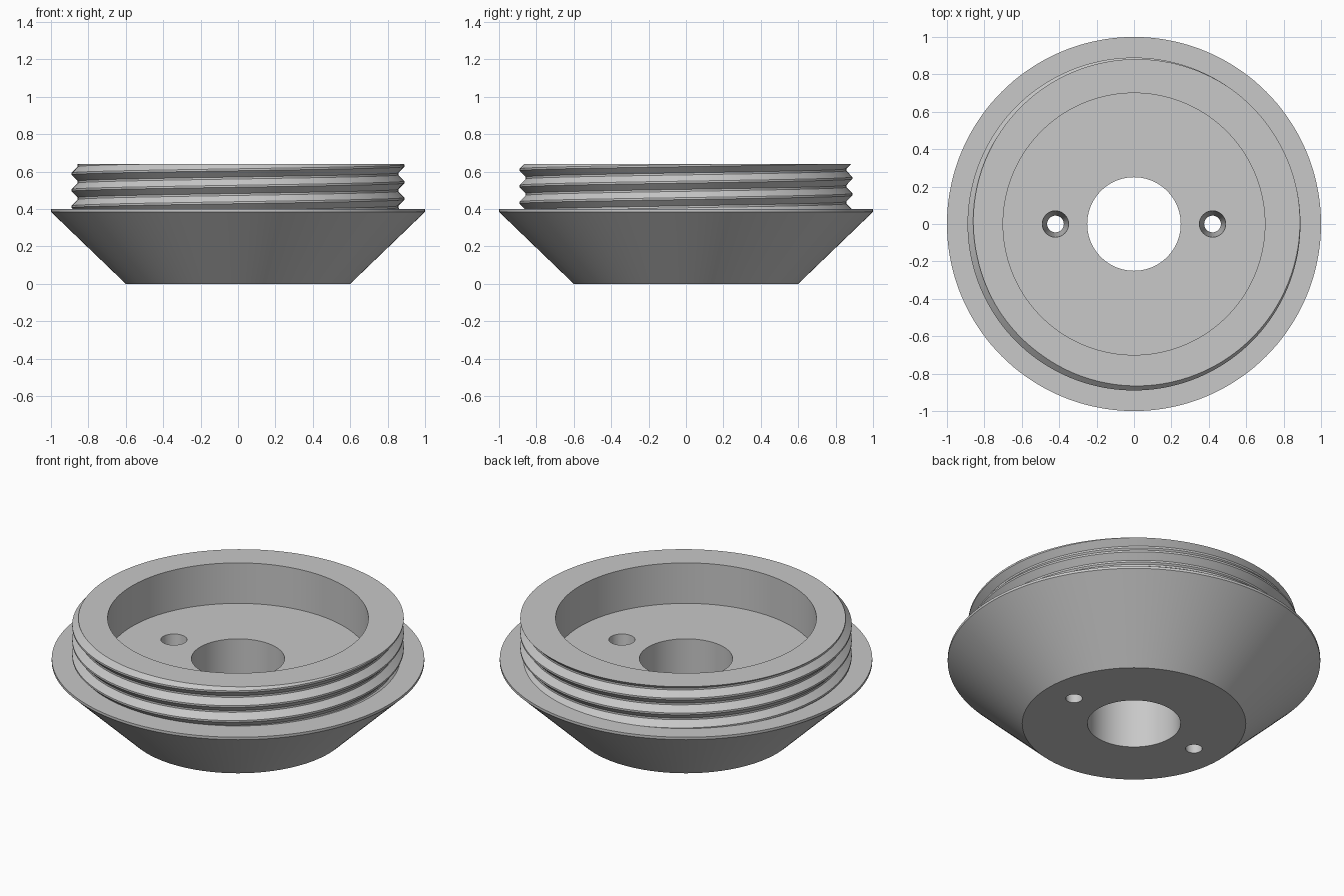
import bpy, bmesh
from math import sin, cos, pi

cube = bpy.data.objects.get("Cube")
if cube:
    bpy.data.objects.remove(cube, do_unlink=True)

SEGMENTS = 144
FLANGE_Z, TOP_Z = 0.40, 0.64
PITCH, CREST_Z = 0.088, 0.632      # crest height at angle zero
ROOT_R, CREST_R = 0.857, 0.89
FLAT = 0.06                        # half width of crest and root flats, in turns

grey = bpy.data.materials.new("plain grey")
grey.use_nodes = True
colour = (0.58, 0.58, 0.58, 1)
grey.diffuse_color = colour
grey.node_tree.nodes["Principled BSDF"].inputs["Base Color"].default_value = colour


def thread_radius(z, turn):
    """Trapezoid thread section, advancing one pitch per turn."""
    phase = ((z - CREST_Z) / PITCH - turn) % 1
    from_crest = min(phase, 1 - phase)
    t = (from_crest - FLAT) / (0.5 - 2 * FLAT)
    return CREST_R + (ROOT_R - CREST_R) * max(0, min(1, t))


def section(turn):
    """Closed section of the cap at one angle: thread, then cup, bore and cone."""
    points = []
    for k in range(-5, 3):
        for offset in (-FLAT, FLAT, 0.5 - FLAT, 0.5 + FLAT):
            z = CREST_Z + PITCH * (k + offset + turn)
            z = max(FLANGE_Z, min(TOP_Z, z))
            points.append((thread_radius(z, turn), z))
    points += [(0.70, TOP_Z), (0.70, FLANGE_Z), (0.25, FLANGE_Z), (0.25, 0),
               (0.60, 0), (1.0, 0.385), (1.0, FLANGE_Z)]
    return points


# Threaded cap, lofted round the axis
bm = bmesh.new()
columns = []
for i in range(SEGMENTS + 1):
    turn = i / SEGMENTS
    a = 2 * pi * turn
    columns.append([bm.verts.new((r * cos(a), r * sin(a), z)) for r, z in section(turn)])
for left, right in zip(columns, columns[1:]):
    for j in range(len(left)):
        n = (j + 1) % len(left)
        bm.faces.new((left[j], right[j], right[n], left[n]))
bmesh.ops.remove_doubles(bm, verts=bm.verts, dist=0.00005)
bmesh.ops.recalc_face_normals(bm, faces=bm.faces)
mesh = bpy.data.meshes.new("threaded_cap")
bm.to_mesh(mesh)
bm.free()
mesh.materials.append(grey)
cap = bpy.data.objects.new("threaded_cap", mesh)
bpy.context.collection.objects.link(cap)

# Tapered screw holes either side of the bore
for side in (-1, 1):
    bpy.ops.mesh.primitive_cone_add(vertices=48, radius1=0.044, radius2=0.071,
                                    depth=0.42, location=(side * 0.42, 0, 0.20))
    cutter = bpy.context.object
    cutter.name = "screw_hole_cutter"
    cutter.hide_render = True
    cutter.data.materials.append(grey)
    bpy.context.view_layer.objects.active = cap
    cut = cap.modifiers.new("screw_hole", 'BOOLEAN')
    cut.operation = 'DIFFERENCE'
    cut.solver = 'EXACT'
    cut.object = cutter
    bpy.ops.object.modifier_apply(modifier=cut.name)
    bpy.data.objects.remove(cutter, do_unlink=True)

# Smooth round the axis, sharp at the rims and thread edges
bpy.ops.object.select_all(action='DESELECT')
cap.select_set(True)
bpy.context.view_layer.objects.active = cap
bpy.ops.object.shade_smooth_by_angle(angle=pi / 9)
